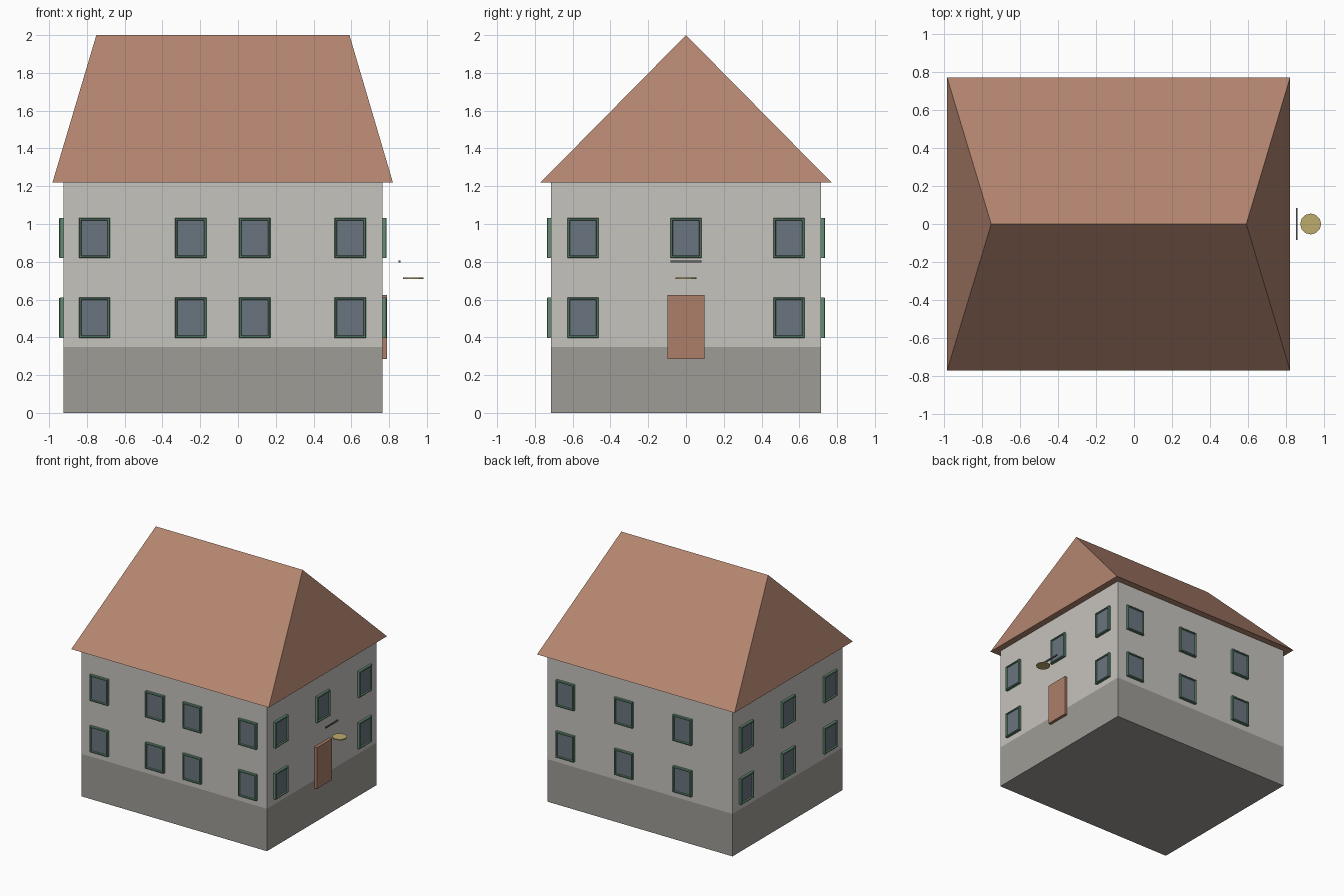
import bpy, bmesh
from math import pi
from mathutils import Matrix, Vector

cube = bpy.data.objects.get("Cube")
if cube:
    bpy.data.objects.remove(cube, do_unlink=True)


def material(name, rgb):
    """Flat material from a display colour in 0-255."""
    lin = [((c / 255 + 0.055) / 1.055) ** 2.4 for c in rgb] + [1]
    m = bpy.data.materials.new(name)
    m.use_nodes = True
    m.diffuse_color = lin
    bsdf = m.node_tree.nodes["Principled BSDF"]
    bsdf.inputs["Base Color"].default_value = lin
    bsdf.inputs["Roughness"].default_value = 0.9
    return m


PLASTER = material("plaster", (198, 195, 190))
STONE = material("plinth stone", (159, 156, 150))
TILE = material("roof tile", (180, 134, 112))
GREEN = material("green frame", (98, 140, 116))
GLASS = material("window glass", (106, 116, 126))
WOOD = material("door wood", (172, 126, 106))
BRASS = material("brass", (190, 172, 108))
IRON = material("dark iron", (100, 100, 108))


def finish(name, bm, *mats):
    bmesh.ops.recalc_face_normals(bm, faces=bm.faces)
    mesh = bpy.data.meshes.new(name)
    bm.to_mesh(mesh)
    bm.free()
    for m in mats:
        mesh.materials.append(m)
    ob = bpy.data.objects.new(name, mesh)
    bpy.context.collection.objects.link(ob)
    return ob


def box_mesh(lo, hi):
    lo, hi = Vector(lo), Vector(hi)
    bm = bmesh.new()
    mat = Matrix.Translation((lo + hi) / 2) @ Matrix.Diagonal((*(hi - lo), 1))
    bmesh.ops.create_cube(bm, size=1, matrix=mat)
    return bm


# House body: one block cut at the plinth line
X0, X1, Y, EAVES, PLINTH = -0.925, 0.765, 0.715, 1.22, 0.35
bm = box_mesh((X0, -Y, 0), (X1, Y, EAVES))
bmesh.ops.bisect_plane(bm, geom=bm.verts[:] + bm.edges[:] + bm.faces[:],
                       plane_co=(0, 0, PLINTH), plane_no=(0, 0, 1))
for f in bm.faces:
    f.material_index = int(f.calc_center_median().z < PLINTH)
finish("house_walls", bm, PLASTER, STONE)

# Hipped roof: a block whose top is squeezed into a ridge
bm = box_mesh((-0.982, -0.77, EAVES), (0.82, 0.77, 2))
for v in bm.verts:
    if v.co.z > 1.5:
        v.co.x = 0.59 if v.co.x > 0 else -0.75
        v.co.y = 0
bmesh.ops.remove_doubles(bm, verts=bm.verts, dist=0.001)
finish("hipped_roof", bm, TILE)


# Windows: chamfered frame with a recessed pane, facing -y before turning
def window(name, pos, turn):
    bm = box_mesh((-0.083, -0.018, -0.107), (0.083, 0.01, 0.107))
    front = min(bm.faces, key=lambda f: f.calc_center_median().y)
    bmesh.ops.inset_individual(bm, faces=[front], thickness=0.005, depth=0)
    for v in front.verts:
        v.co.y -= 0.004
    bmesh.ops.inset_individual(bm, faces=[front], thickness=0.01, depth=0)
    bmesh.ops.inset_individual(bm, faces=[front], thickness=0.004, depth=0)
    for v in front.verts:
        v.co.y += 0.01
    front.material_index = 1
    bm.transform(Matrix.Translation(pos) @ Matrix.Rotation(turn, 4, "Z"))
    finish(name, bm, GREEN, GLASS)


for floor, z in (("lower", 0.503), ("upper", 0.926)):
    for i, x in enumerate((-0.76, -0.25, 0.088, 0.595)):
        window(f"front_window_{floor}_{i + 1}", (x, -Y, z), 0)
    for i, x in enumerate((-0.475, 0.06, 0.595)):
        window(f"back_window_{floor}_{i + 1}", (x, Y, z), pi)
    for i, y in enumerate((-0.545, 0, 0.545)):
        window(f"right_window_{floor}_{i + 1}", (X0, y, z), -pi / 2)
        if floor == "upper" or y:
            window(f"left_window_{floor}_{i + 1}", (X1, y, z), pi / 2)

# Door on the left gable
finish("door", box_mesh((0.75, -0.099, 0.285), (0.79, 0.099, 0.625)), WOOD)

# Hanging bar and round disc in front of the door
finish("hanging_bar", box_mesh((0.85, -0.083, 0.795), (0.86, 0.083, 0.806)), IRON)
bm = bmesh.new()
bmesh.ops.create_cone(bm, cap_ends=True, segments=12, radius1=0.055, radius2=0.055,
                      depth=0.008, matrix=Matrix.Translation((0.928, 0, 0.713)))
finish("hanging_disc", bm, BRASS)
